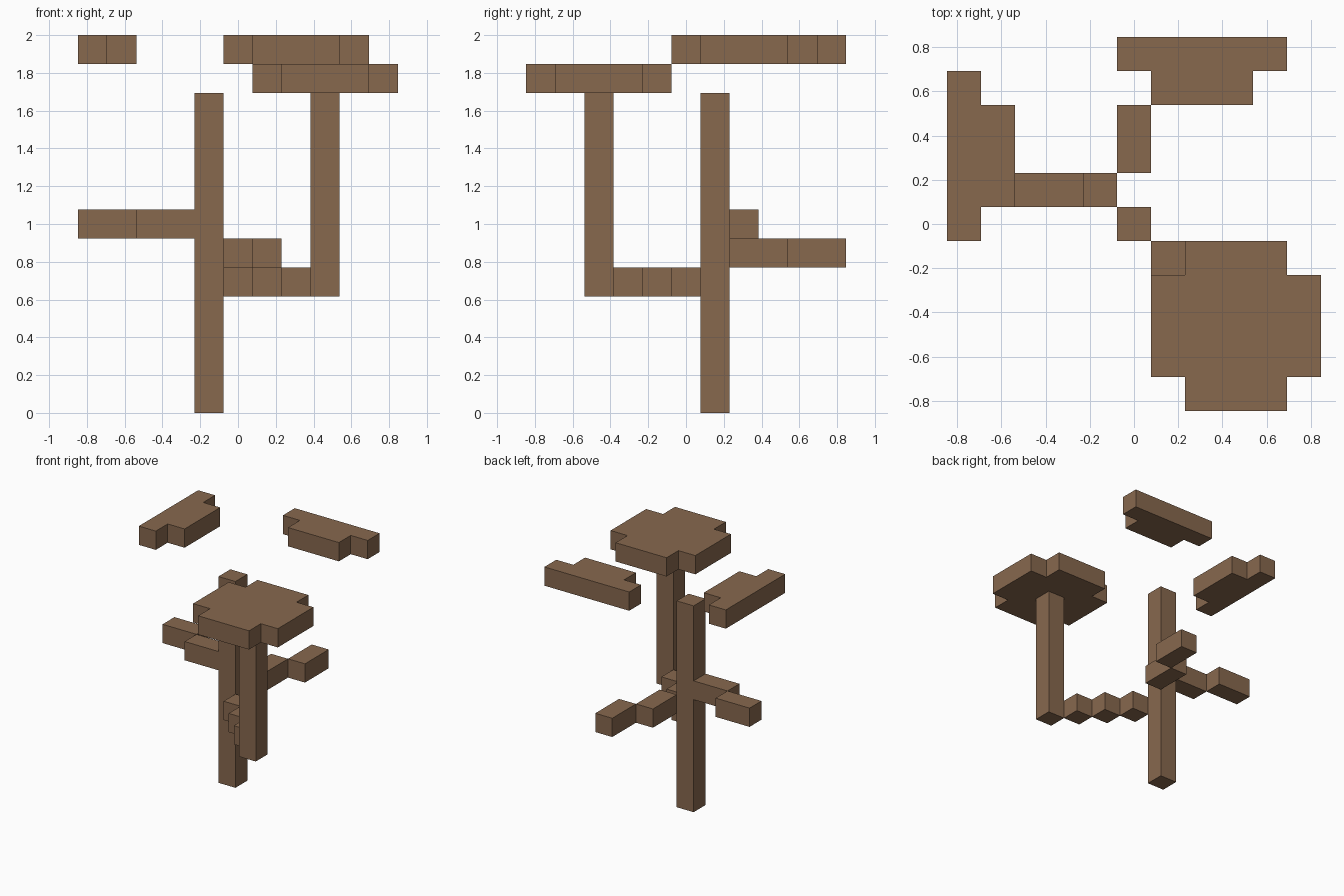
import bpy
import bmesh
from mathutils import Vector

cube = bpy.data.objects.get("Cube")
if cube:
    bpy.data.objects.remove(cube, do_unlink=True)

UNIT = 2 / 13      # the model sits on a grid of 11 x 11 x 13 cells
HALF = 5.5

bark = bpy.data.materials.new("brown bark")
bark.use_nodes = True
colour = (0.242, 0.138, 0.076, 1)
bark.diffuse_color = colour
bark.node_tree.nodes["Principled BSDF"].inputs["Base Color"].default_value = colour


def prism(name, outline, bottom, height=1):
    """Extrude a counter-clockwise outline, in grid cells, straight up."""
    bm = bmesh.new()
    base = bm.faces.new([bm.verts.new(((x - HALF) * UNIT, (y - HALF) * UNIT, bottom * UNIT))
                         for x, y in outline])
    top = bmesh.ops.extrude_face_region(bm, geom=[base], use_keep_orig=True)
    lifted = [g for g in top["geom"] if isinstance(g, bmesh.types.BMVert)]
    bmesh.ops.translate(bm, verts=lifted, vec=Vector((0, 0, height * UNIT)))
    bmesh.ops.recalc_face_normals(bm, faces=bm.faces)
    mesh = bpy.data.meshes.new(name)
    bm.to_mesh(mesh)
    bm.free()
    mesh.materials.append(bark)
    obj = bpy.data.objects.new(name, mesh)
    bpy.context.collection.objects.link(obj)
    return obj


def block(name, x, y, z, wide=1, deep=1, tall=1):
    corners = [(x, y), (x + wide, y), (x + wide, y + deep), (x, y + deep)]
    return prism(name, corners, z, tall)


# Upright stems
block("trunk", 4, 6, 0, tall=11)
block("front_stem", 8, 2, 4, tall=7)

# Diagonal steps from the trunk to the front stem
for step in range(3):
    block(f"front_branch_{step + 1}", 5 + step, 5 - step, 4)

# Back branch and side branch, each in two staggered lengths
block("back_branch_inner", 5, 7, 5, deep=2)
block("back_branch_outer", 6, 9, 5, deep=2)
block("right_branch_inner", 2, 6, 6, wide=2)
block("right_branch_outer", 0, 7, 6, wide=2)

# Front canopy: a square with its four corners notched out
prism("front_canopy", [(7, 0), (10, 0), (10, 1), (11, 1), (11, 4), (10, 4),
                       (10, 5), (7, 5), (7, 4), (6, 4), (6, 1), (7, 1)], 11)

# Floating T-shaped canopies at the back and right: the same slab turned a quarter
slab = [(0, 0), (5, 0), (5, 1), (4, 1), (4, 2), (1, 2), (1, 1), (0, 1)]
prism("back_canopy", [(10 - a, 11 - b) for a, b in slab], 12)
prism("right_canopy", [(b, 10 - a) for a, b in slab], 12)
